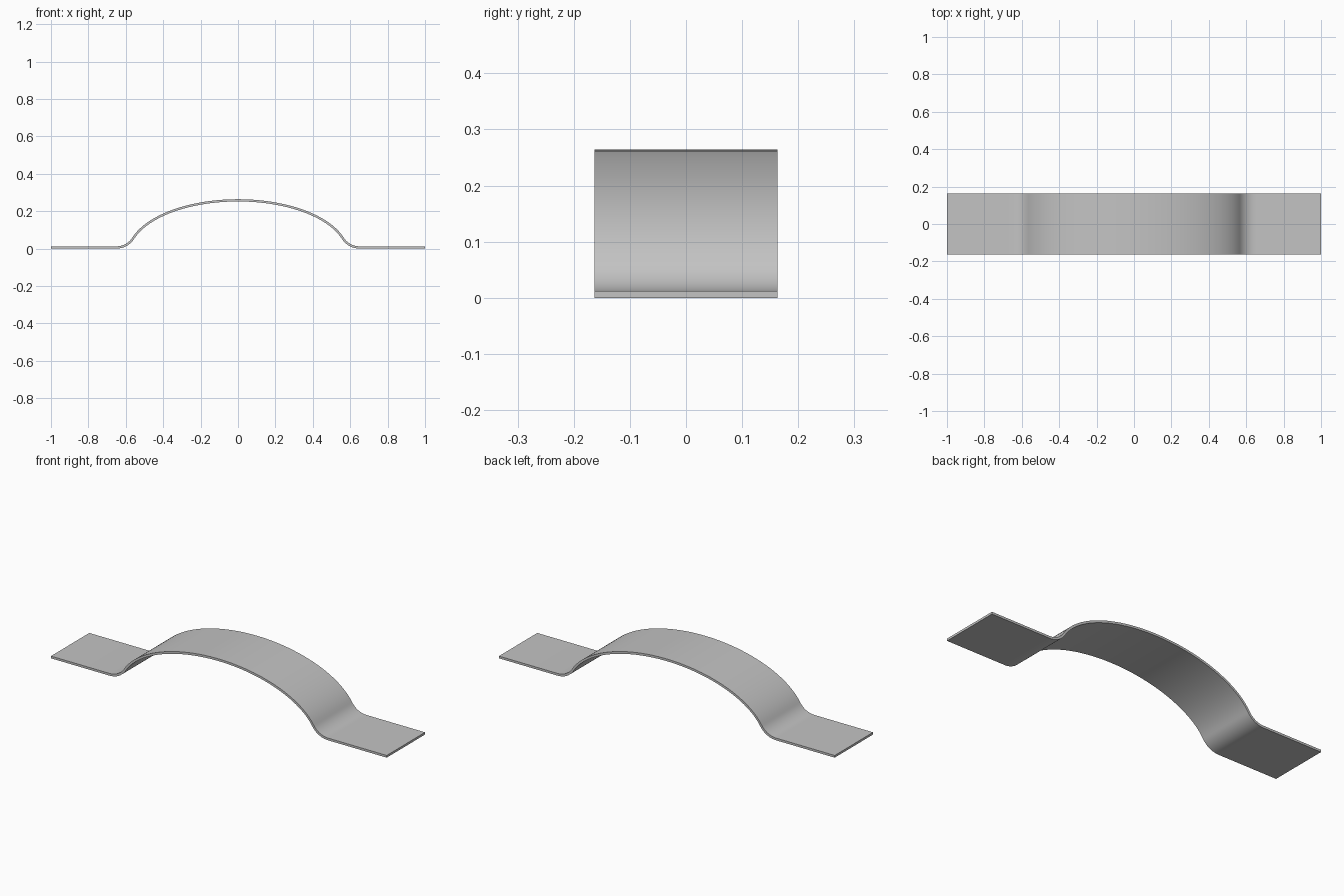
import bpy, bmesh
from math import sin, cos, pi, atan2, radians

cube = bpy.data.objects.get("Cube")
if cube:
    bpy.data.objects.remove(cube, do_unlink=True)

WIDTH, THICK = 0.326, 0.012
BASE = THICK / 2                      # centre line height of the flat tabs
RX, RZ, DROP = 0.5865, 0.288, 0.03    # arch ellipse, centred below the ground


def half_profile():
    """Centre line from the crown of the arch out to the tab end."""
    end = 0.56
    t_end = math_asin = atan2(end / RX, (1 - (end / RX) ** 2) ** 0.5)
    pts = [(RX * sin(t_end * i / 28), RZ * cos(t_end * i / 28) - DROP) for i in range(29)]
    # fillet tangent to both the arch and the tab
    x, z = pts[-1]
    slope = atan2(RZ * sin(t_end), RX * cos(t_end))
    r = (z - BASE) / (1 - cos(slope))
    cx = x + r * sin(slope)
    for i in range(1, 13):
        a = slope * (1 - i / 12)
        pts.append((cx - r * sin(a), BASE + r * (1 - cos(a))))
    return pts + [(1.0, BASE)]


half = half_profile()
path = [(-x, z) for x, z in reversed(half[1:])] + half

# Bent strip: sweep the centre line across the width
bm = bmesh.new()
rows = [[bm.verts.new((x, y, z)) for y in (-WIDTH / 2, WIDTH / 2)] for x, z in path]
for a, b in zip(rows, rows[1:]):
    bm.faces.new((a[0], b[0], b[1], a[1]))
mesh = bpy.data.meshes.new("strap_handle")
bm.to_mesh(mesh)
bm.free()
handle = bpy.data.objects.new("strap_handle", mesh)
bpy.context.collection.objects.link(handle)

# Sheet thickness
solid = handle.modifiers.new("thickness", "SOLIDIFY")
solid.thickness = THICK
solid.offset = 0
solid.use_even_offset = True

# Plain grey metal
grey = bpy.data.materials.new("plain_grey")
grey.use_nodes = True
color = (0.55, 0.55, 0.55, 1)
grey.diffuse_color = color
grey.node_tree.nodes["Principled BSDF"].inputs["Base Color"].default_value = color
mesh.materials.append(grey)

bpy.context.view_layer.objects.active = handle
handle.select_set(True)
bpy.ops.object.modifier_apply(modifier=solid.name)
bpy.ops.object.shade_smooth_by_angle(angle=radians(30))
